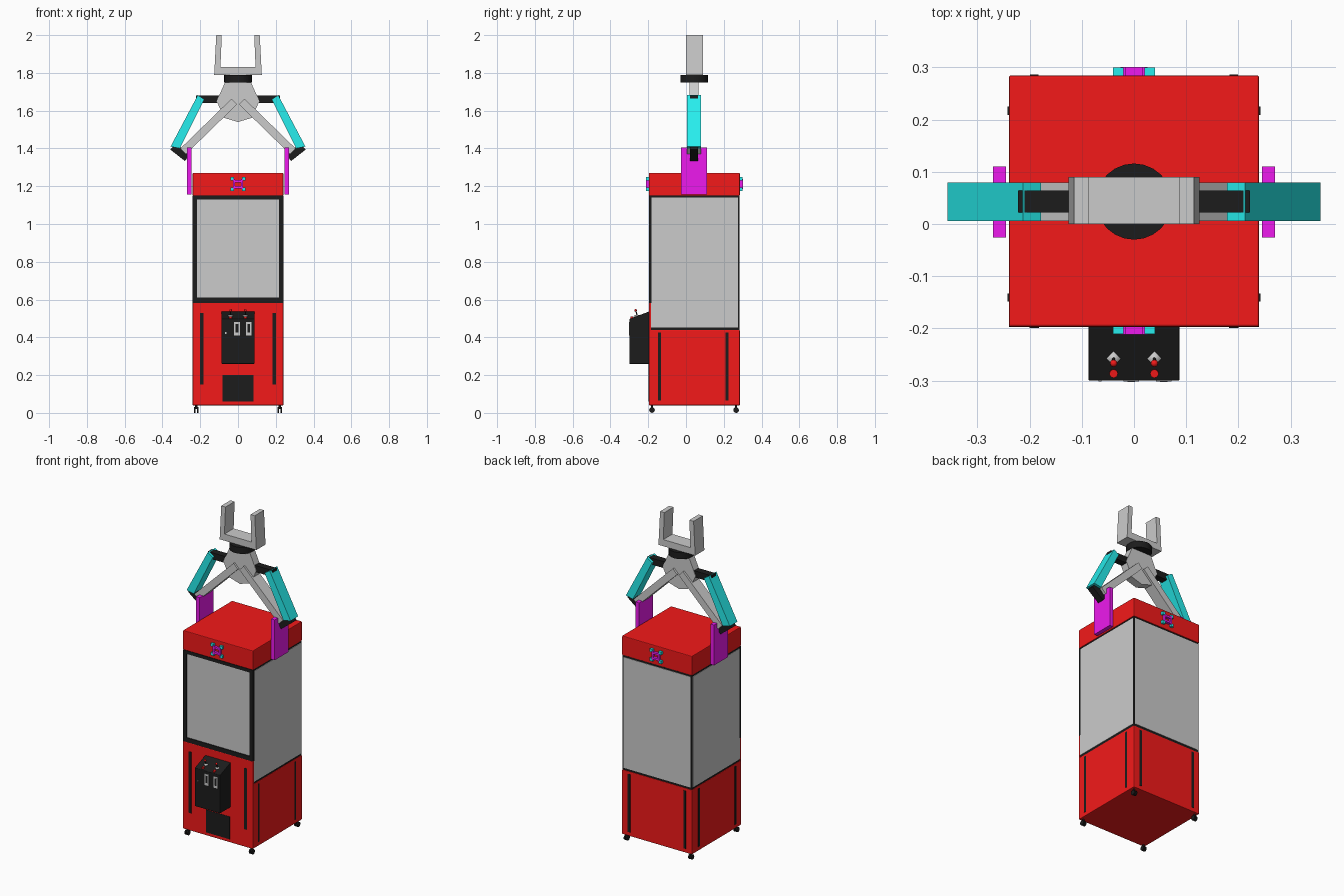
import bpy, bmesh, math
from mathutils import Vector

if "Cube" in bpy.data.objects:
    bpy.data.objects.remove(bpy.data.objects["Cube"])


def material(name, r, g, b):
    m = bpy.data.materials.new(name)
    m.diffuse_color = (r, g, b, 1)
    m.use_nodes = True
    m.node_tree.nodes["Principled BSDF"].inputs["Base Color"].default_value = m.diffuse_color
    return m


RED = material("red", 0.9, 0.01, 0.01)
BLACK = material("black", 0.012, 0.012, 0.012)
CYAN = material("cyan", 0.02, 0.85, 0.85)
MAGENTA = material("magenta", 0.85, 0.01, 0.85)


def finish(name, bm, mat=None, bevel=0):
    bmesh.ops.recalc_face_normals(bm, faces=bm.faces)
    me = bpy.data.meshes.new(name)
    bm.to_mesh(me)
    bm.free()
    ob = bpy.data.objects.new(name, me)
    bpy.context.collection.objects.link(ob)
    if mat:
        me.materials.append(mat)
    if bevel:
        mod = ob.modifiers.new("bevel", "BEVEL")
        mod.width, mod.segments = bevel, 2
    return ob


def prism(name, pts, lo, hi, mat=None, axis="y", bevel=0):
    """Extrude an outline: (x, z) along y, or (y, z) along x."""
    def put(p, d):
        return (p[0], d, p[1]) if axis == "y" else (d, p[0], p[1])
    bm = bmesh.new()
    a = [bm.verts.new(put(p, lo)) for p in pts]
    b = [bm.verts.new(put(p, hi)) for p in pts]
    bm.faces.new(a)
    bm.faces.new(b[::-1])
    for i in range(len(pts)):
        j = (i + 1) % len(pts)
        bm.faces.new((a[i], b[i], b[j], a[j]))
    return finish(name, bm, mat, bevel)


def box(name, x0, x1, y0, y1, z0, z1, mat=None, bevel=0):
    return prism(name, [(x0, z0), (x1, z0), (x1, z1), (x0, z1)], y0, y1, mat, bevel=bevel)


def bar(name, p, q, width, y0, y1, mat=None):
    p, q = Vector(p), Vector(q)
    d = (q - p).normalized() * width / 2
    n = Vector((-d.y, d.x))
    return prism(name, [p + n, q + n, q - n, p - n], y0, y1, mat)


def rod(name, p, q, r, mat=None, sides=16):
    p, q = Vector(p), Vector(q)
    bm = bmesh.new()
    bmesh.ops.create_cone(bm, cap_ends=True, segments=sides, radius1=r, radius2=r, depth=(q - p).length)
    rot = (q - p).to_track_quat("Z", "Y").to_matrix()
    bmesh.ops.transform(bm, matrix=rot.to_4x4(), verts=bm.verts)
    bmesh.ops.translate(bm, vec=(p + q) / 2, verts=bm.verts)
    for f in bm.faces:
        f.smooth = len(f.verts) == 4
    for e in bm.edges:
        e.smooth = all(f.smooth for f in e.link_faces)
    return finish(name, bm, mat)


def ball(name, c, r, mat):
    bm = bmesh.new()
    bmesh.ops.create_uvsphere(bm, u_segments=12, v_segments=8, radius=r)
    bmesh.ops.translate(bm, vec=c, verts=bm.verts)
    for f in bm.faces:
        f.smooth = True
    return finish(name, bm, mat)


# Cabinet body
F, B = -0.197, 0.285
box("lower_cabinet", -0.24, 0.24, F, B, 0.04, 0.44, RED, 0.004)
box("front_panel", -0.24, 0.24, F, F + 0.012, 0.43, 0.583, RED, 0.002)
box("roof_cap", -0.24, 0.24, F, B, 1.15, 1.27, RED, 0.004)
box("window_core", -0.237, 0.237, F + 0.012, B - 0.003, 0.44, 1.15, BLACK)

# Front window frame with recessed glass
for s, side in ((-1, "left"), (1, "right")):
    x0, x1 = sorted((s * 0.217, s * 0.24))
    box("front_frame_" + side, x0, x1, F, F + 0.014, 0.583, 1.15, BLACK)
box("front_frame_bottom", -0.22, 0.22, F, F + 0.014, 0.583, 0.61, BLACK)
box("front_frame_top", -0.22, 0.22, F, F + 0.014, 1.13, 1.15, BLACK)
box("front_glass", -0.217, 0.217, F + 0.006, F + 0.014, 0.61, 1.13)

# Side and back glass
box("right_glass", 0.23, 0.2395, F + 0.008, B - 0.01, 0.453, 1.14)
box("left_glass", -0.2395, -0.23, F + 0.008, B - 0.01, 0.453, 1.14)
box("back_glass", -0.23, 0.23, B - 0.01, B - 0.0005, 0.453, 1.14)

# Dark trim strips on all four sides
for s in (-1, 1):
    box("front_strip", s * 0.191 - 0.009, s * 0.191 + 0.009, F - 0.002, F + 0.005, 0.15, 0.53, BLACK)
    box("back_strip", s * 0.191 - 0.008, s * 0.191 + 0.008, B - 0.005, B + 0.002, 0.065, 0.425, BLACK)
    for y in (-0.141, 0.217):
        box("side_strip", s * 0.24 - 0.002, s * 0.24 + 0.002, y - 0.008, y + 0.008, 0.065, 0.425, BLACK)

# Prize door
box("prize_door", -0.082, 0.082, F - 0.002, F + 0.01, 0.06, 0.2, BLACK)

# Control box with sloping top, coin slots, joysticks and buttons
prism("control_box", [(-0.3, 0.26), (F + 0.005, 0.26), (F + 0.005, 0.538), (-0.3, 0.497)],
      -0.087, 0.087, BLACK, axis="x", bevel=0.002)
for x in (-0.005, 0.057):
    box("coin_plate", x - 0.015, x + 0.015, -0.302, -0.295, 0.41, 0.48)
    box("coin_slot", x - 0.007, x + 0.007, -0.303, -0.295, 0.425, 0.47, BLACK)
box("coin_lock", -0.068, -0.062, -0.302, -0.295, 0.418, 0.428)
for s in (-1, 1):
    x = s * 0.039
    rod("joystick_base", (x, -0.258, 0.508), (x, -0.258, 0.518), 0.014, None, 4)
    rod("joystick_stem", (x, -0.258, 0.515), (x, -0.266, 0.54), 0.003, BLACK, 8)
    ball("joystick_knob", (x, -0.267, 0.543), 0.007, RED)
    rod("button", (x, -0.286, 0.495), (x, -0.287, 0.51), 0.008, RED)

# Casters under each corner
for s in (-1, 1):
    for y in (F + 0.017, B - 0.02):
        x = s * 0.221
        rod("caster_stem", (x, y, 0.02), (x, y, 0.042), 0.006, BLACK, 8)
        for d in (-0.007, 0.007):
            rod("caster_wheel", (x + d - 0.004, y, 0.015), (x + d + 0.004, y, 0.015), 0.015, BLACK)

# Badges on the front and back of the roof cap
for name, y0, y1 in (("front_badge", F - 0.015, F + 0.005), ("back_badge", B - 0.005, B + 0.016)):
    for s in (-1, 1):
        box(name + "_upright", s * 0.021 - 0.005, s * 0.021 + 0.005, y0, y1, 1.185, 1.237, MAGENTA)
        z = 1.211 + s * 0.016
        box(name + "_crossbar", -0.02, 0.02, y0, y1, z - 0.006, z + 0.006, MAGENTA)
        for t in (-1, 1):
            x, z = s * 0.03, 1.211 + t * 0.028
            box(name + "_corner", x - 0.01, x + 0.01, y0 + 0.001, y1 - 0.001, z - 0.009, z + 0.009, CYAN)

# Claw hub, collar and top fork
prism("claw_hub", [(-0.068, 1.752), (0.068, 1.752), (0.113, 1.65), (0.073, 1.562),
                   (0, 1.54), (-0.073, 1.562), (-0.113, 1.65)], 0.018, 0.067)
rod("claw_collar", (0, 0.043, 1.75), (0, 0.043, 1.79), 0.073, BLACK, 24)
prism("top_fork", [(-0.126, 1.79), (0.126, 1.79), (0.115, 2), (0.086, 2), (0.093, 1.831),
                   (-0.093, 1.831), (-0.086, 2), (-0.115, 2)], 0, 0.09)

# Claw arms and grip plates, mirrored left and right
for s, side in ((-1, "left"), (1, "right")):
    bar("shoulder_link_" + side, (s * 0.09, 1.66), (s * 0.222, 1.66), 0.04, 0.022, 0.064, BLACK)
    prism("outer_arm_" + side, [(s * 0.213, 1.682), (s * 0.178, 1.66), (s * 0.308, 1.4),
                                (s * 0.357, 1.41)], 0.006, 0.08, CYAN)
    bar("inner_arm_" + side, (s * 0.02, 1.648), (s * 0.29, 1.385), 0.042, 0.006, 0.08)
    bar("elbow_link_" + side, (s * 0.345, 1.41), (s * 0.268, 1.35), 0.042, 0.022, 0.064, BLACK)
    x0, x1 = sorted((s * 0.245, s * 0.27))
    box("grip_plate_" + side, x0, x1, -0.026, 0.11, 1.155, 1.405, MAGENTA)
